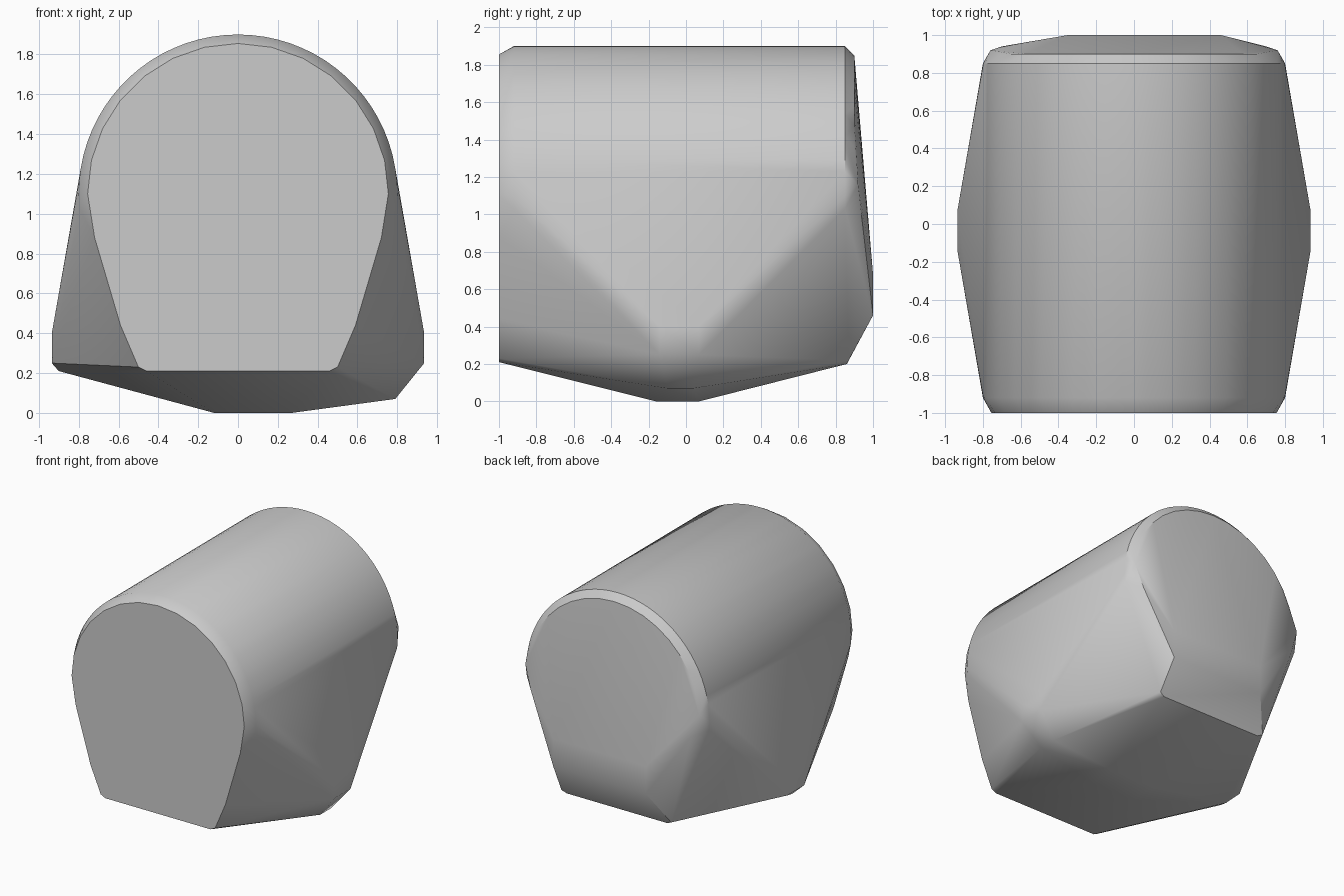
import bpy, bmesh
from math import radians, sin, cos, pi

cube = bpy.data.objects.get("Cube")
if cube:
    bpy.data.objects.remove(cube)

grey = bpy.data.materials.new("plain grey")
grey.use_nodes = True
colour = (0.6, 0.6, 0.6, 1)
grey.diffuse_color = colour
grey.node_tree.nodes["Principled BSDF"].inputs["Base Color"].default_value = colour


def arch(radius, y, start=-5, steps=40):
    """Upper arc of the barrel, as a ring of points at depth y."""
    sweep = radians(180 - 2 * start)
    angles = [radians(start) + sweep * i / steps for i in range(steps + 1)]
    return [(radius * cos(a), y, 1.1 + radius * sin(a)) for a in angles]


def both_sides(points):
    return [(s * x, y, z) for x, y, z in points for s in (-1, 1)]


# Rounded barrel top with a narrow chamfer at each end
points = arch(0.8, -0.92) + arch(0.8, 0.85)
points += arch(0.755, -1.0, start=0, steps=14)
points += arch(0.75, 0.9, start=20, steps=14)

# Lower front face, tapering to the bottom edge
points += both_sides([(0.72, -1, 0.88), (0.59, -1, 0.44), (0.5, -1, 0.23), (0.46, -1, 0.21)])

# Bulging back face and its undercut
points += both_sides([(0.76, 0.92, 1.16), (0.7, 0.94, 0.98), (0.48, 0.87, 0.22), (0.44, 0.86, 0.2)])
points += [(x, 1.0, z) for x in (-0.35, 0.46) for z in (0.46, 0.68)]

# Flared side corners
points += both_sides([(0.935, y, z) for y in (-0.14, 0.07) for z in (0.25, 0.4)])
points += [(-0.9, -0.04, 0.21), (0.79, -0.1, 0.07), (0.79, 0.04, 0.07)]

# Small flat base
points += [(x, y, 0) for x in (-0.12, 0.27) for y in (-0.16, 0.07)]

# Shrink-wrap the sections into one solid body
bm = bmesh.new()
for p in points:
    bm.verts.new(p)
hull = bmesh.ops.convex_hull(bm, input=bm.verts[:])
loose = {g for g in hull["geom_interior"] + hull["geom_unused"] if isinstance(g, bmesh.types.BMVert)}
bmesh.ops.delete(bm, geom=list(loose), context="VERTS")
bmesh.ops.dissolve_limit(bm, angle_limit=radians(0.5), verts=bm.verts[:], edges=bm.edges[:])
bmesh.ops.recalc_face_normals(bm, faces=bm.faces[:])

mesh = bpy.data.meshes.new("rounded_body")
bm.to_mesh(mesh)
bm.free()
mesh.materials.append(grey)
body = bpy.data.objects.new("rounded_body", mesh)
bpy.context.collection.objects.link(body)

bpy.ops.object.select_all(action="DESELECT")
body.select_set(True)
bpy.context.view_layer.objects.active = body
bpy.ops.object.shade_smooth_by_angle(angle=radians(30))
